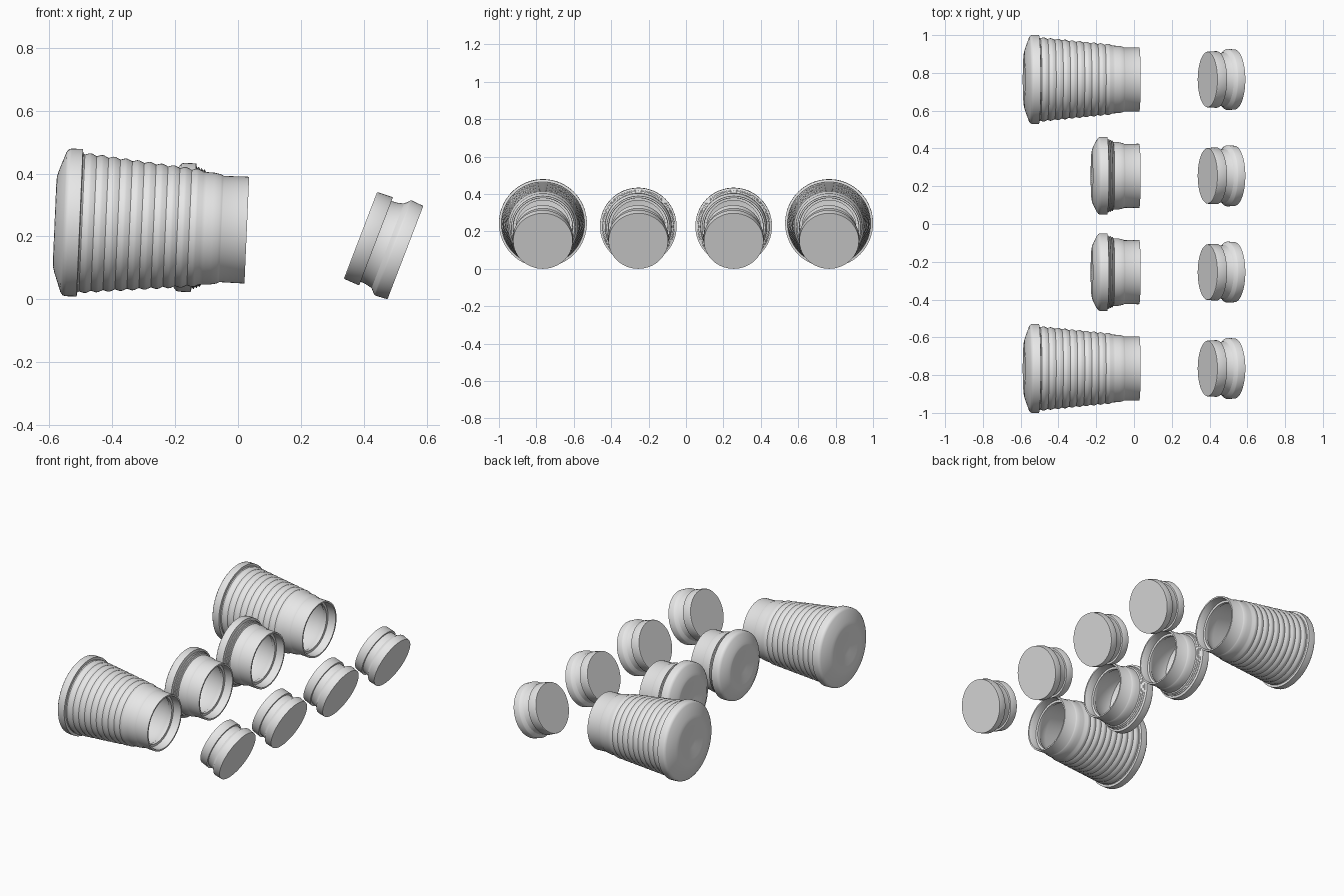
import bpy, bmesh, math

cube = bpy.data.objects.get("Cube")
if cube:
    bpy.data.objects.remove(cube, do_unlink=True)

grey = bpy.data.materials.new("light_grey_plastic")
grey.use_nodes = True
grey.diffuse_color = (0.8, 0.8, 0.8, 1)
grey.node_tree.nodes["Principled BSDF"].inputs["Base Color"].default_value = (0.8, 0.8, 0.8, 1)


def lathe(name, profile, location, tilt, smooth_angle=40):
    """Revolve (x, radius) points about the local x axis."""
    bm = bmesh.new()
    verts = [bm.verts.new((x, 0, r)) for x, r in profile]
    edges = [bm.edges.new(pair) for pair in zip(verts, verts[1:])]
    bmesh.ops.spin(bm, geom=verts + edges, cent=(0, 0, 0), axis=(1, 0, 0),
                   angle=math.tau, steps=64)
    bmesh.ops.remove_doubles(bm, verts=bm.verts, dist=0.0001)
    bmesh.ops.recalc_face_normals(bm, faces=bm.faces)
    mesh = bpy.data.meshes.new(name)
    bm.to_mesh(mesh)
    bm.free()
    mesh.materials.append(grey)
    obj = bpy.data.objects.new(name, mesh)
    bpy.context.collection.objects.link(obj)
    obj.location = location
    obj.rotation_euler.y = math.radians(tilt)
    bpy.ops.object.select_all(action='DESELECT')
    obj.select_set(True)
    bpy.context.view_layer.objects.active = obj
    bpy.ops.object.shade_smooth_by_angle(angle=math.radians(smooth_angle))
    return obj


def ribs(x0, r0, x1, r1, count, depth):
    """Zigzag of rounded ribs running from one point to another."""
    points = []
    for i in range(count):
        for part, lift in ((0, 0), (0.4, depth), (0.6, depth)):
            f = (i + part) / count
            points.append((x0 + (x1 - x0) * f, r0 + (r1 - r0) * f + lift))
    return points + [(x1, r1)]


def base(length, r_end, r_bead):
    """Dimpled base, rounded shoulder and bead."""
    e = -length
    return [(e + 0.018, 0), (e + 0.013, 0.04), (e + 0.003, 0.1),
            (e, 0.13), (e + 0.002, r_end - 0.008), (e + 0.006, r_end + 0.006),
            (e + 0.028, r_bead - 0.012), (e + 0.036, r_bead - 0.002),
            (e + 0.045, r_bead)]


# Neck with its rim and the inner seat for the stopper
neck = [(-0.135, 0.179), (-0.11, 0.178), (-0.09, 0.174), (-0.083, 0.171),
        (-0.08, 0.169), (-0.004, 0.17), (0, 0.169), (0, 0.16),
        (-0.005, 0.158), (-0.05, 0.157), (-0.052, 0.144), (-0.07, 0.144),
        (-0.085, 0.155), (-0.13, 0.165)]

# Tall ribbed cup
tall = (base(0.612, 0.155, 0.235) + [(-0.532, 0.235), (-0.53, 0.221)]
        + ribs(-0.525, 0.218, -0.145, 0.18, 10, 0.006) + neck
        + [(-0.53, 0.206), (-0.57, 0.2), (-0.588, 0.14), (-0.585, 0)])

# Short cup, only a bead and a few close ribs
short = (base(0.252, 0.145, 0.205) + [(-0.17, 0.205), (-0.168, 0.195)]
         + ribs(-0.166, 0.19, -0.138, 0.179, 3, 0.006) + neck
         + [(-0.17, 0.178), (-0.205, 0.175), (-0.228, 0.13), (-0.226, 0)])

# Solid stopper with a groove and flared lip
stopper = [(-0.153, 0), (-0.153, 0.146), (-0.15, 0.148), (-0.102, 0.15),
           (-0.1, 0.149), (-0.1, 0.138), (-0.085, 0.138), (-0.06, 0.144),
           (-0.045, 0.16), (-0.04, 0.162), (0, 0.159), (0, 0)]

for side, sign in (("left", 1), ("right", -1)):
    front_back = "back" if sign > 0 else "front"
    for kind, profile, y in (("tall", tall, 0.765), ("short", short, 0.255)):
        lathe(f"{front_back}_{kind}_cup", profile, (0.028, sign * y, 0.22), 2.5)
        lathe(f"{front_back}_{kind}_stopper", stopper,
              (0.5325, sign * y, 0.1485), 21, 30)
